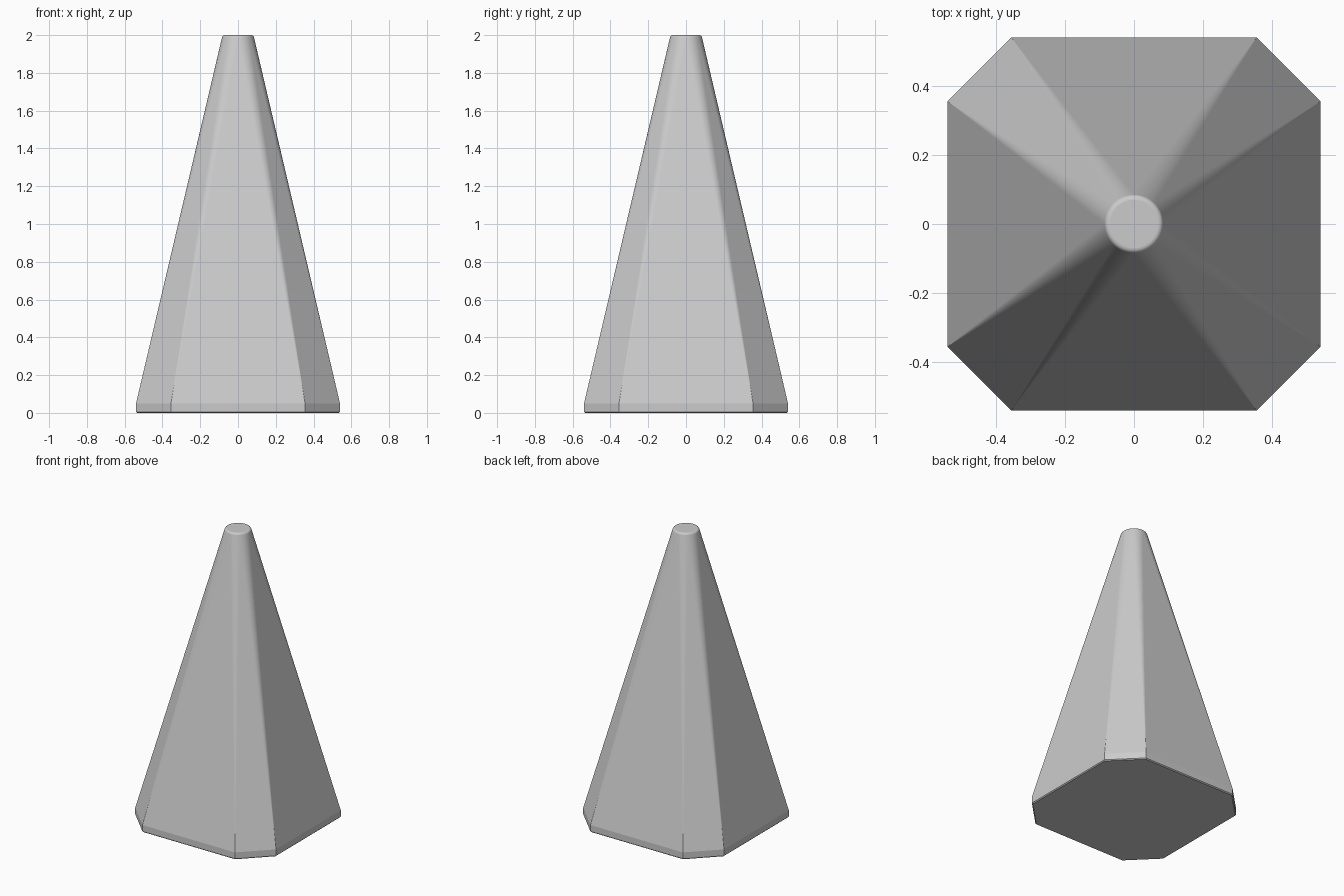
import bpy
import bmesh
from math import cos, sin, pi, radians

cube = bpy.data.objects.get("Cube")
if cube:
    bpy.data.objects.remove(cube, do_unlink=True)

# Main measurements
HALF, CORNER = 0.54, 0.355      # chamfered square base
CAP_R, FILLET, HEIGHT = 0.07, 0.015, 2.0
SEGMENTS, ROUND_STEPS = 96, 5

# Material
grey = bpy.data.materials.new("plain_grey")
grey.use_nodes = True
colour = (0.6, 0.6, 0.6, 1.0)
grey.diffuse_color = colour
grey.node_tree.nodes["Principled BSDF"].inputs["Base Color"].default_value = colour

bm = bmesh.new()


def octagon(z, inset=0.0):
    """Ring of a square with cut corners."""
    a, b = HALF - inset, CORNER - inset * 0.4
    for sx in (-1, 1):
        for sy in (-1, 1):
            bm.verts.new((sx * a, sy * b, z))
            bm.verts.new((sx * b, sy * a, z))


def circle(radius, z):
    for i in range(SEGMENTS):
        t = 2 * pi * i / SEGMENTS
        bm.verts.new((radius * cos(t), radius * sin(t), z))


# Base plinth with a fine lower bevel
octagon(0.0, 0.006)
octagon(0.006)
octagon(0.05)

# Rounded tip, starting tangent to the sloping wall
for i in range(ROUND_STEPS + 1):
    a = radians(13 + 77 * i / ROUND_STEPS)
    circle(CAP_R + FILLET * cos(a), HEIGHT - FILLET + FILLET * sin(a))

# Skin the rings: flat walls blend into the round tip
bmesh.ops.convex_hull(bm, input=bm.verts[:])
bmesh.ops.dissolve_limit(bm, angle_limit=radians(0.2),
                         verts=bm.verts[:], edges=bm.edges[:])
bmesh.ops.recalc_face_normals(bm, faces=bm.faces[:])

# Only the rounded rim is smooth; the cap and walls stay flat
rim_bottom = HEIGHT - FILLET
for f in bm.faces:
    f.smooth = min(v.co.z for v in f.verts) > rim_bottom and f.normal.z < 0.999

mesh = bpy.data.meshes.new("tapered_body")
bm.to_mesh(mesh)
bm.free()
mesh.materials.append(grey)
body = bpy.data.objects.new("tapered_body", mesh)
bpy.context.collection.objects.link(body)
